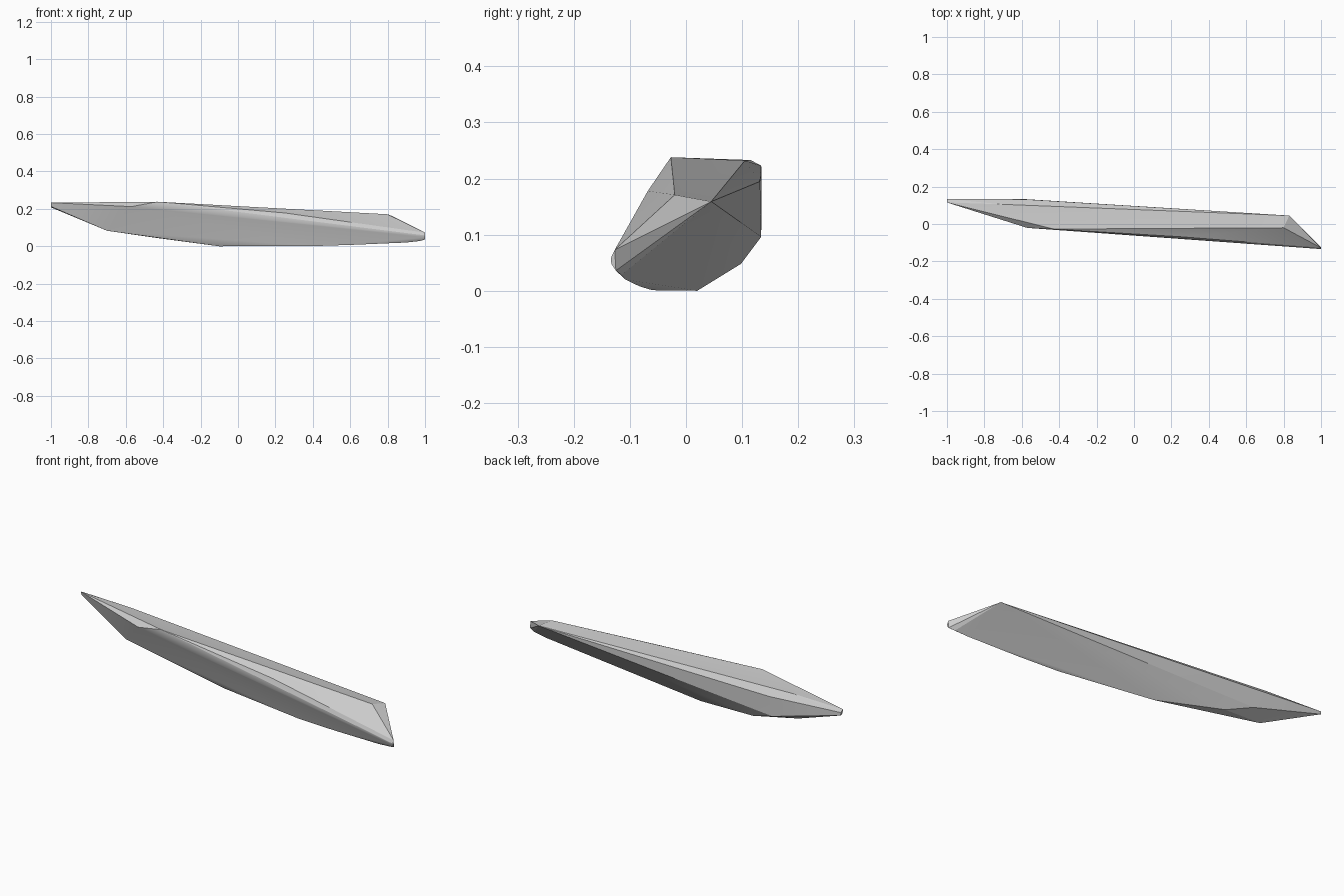
import bpy, bmesh, math

if "Cube" in bpy.data.objects:
    bpy.data.objects.remove(bpy.data.objects["Cube"])

# Corner points of the faceted sliver, grouped by region
left_tip = [(-1, .12, .215), (-1, .135, .21), (-1, .134, .225), (-1, .115, .235)]
left_shoulder = [(-.7, .06, .085), (-.6, .134, .098), (-.57, -.021, .214),
                 (-.58, .132, .197), (-.7, .105, .234)]
top_ridge = [(-.43, -.027, .24), (.80, -.02, .173), (.83, .045, .161), (.25, -.068, .18)]
keel = [(-.46, .098, .05), (-.1, .02, .002), (.4, -.06, .003), (.62, -.083, .01)]
right_tip = [(1, -.127, .075), (1, -.134, .06), (1, -.133, .05), (1, -.125, .038),
             (.97, -.115, .03), (.9, -.108, .022)]

# Sliver: convex skin around the corners
bm = bmesh.new()
for p in left_tip + left_shoulder + top_ridge + keel + right_tip:
    bm.verts.new(p)
res = bmesh.ops.convex_hull(bm, input=bm.verts[:])
loose = [v for v in bm.verts if not v.link_faces]
bmesh.ops.delete(bm, geom=loose, context='VERTS')
low = min(v.co.z for v in bm.verts)
for v in bm.verts:
    v.co.z -= low
bmesh.ops.recalc_face_normals(bm, faces=bm.faces[:])
mesh = bpy.data.meshes.new("stone_sliver")
bm.to_mesh(mesh)
bm.free()
obj = bpy.data.objects.new("stone_sliver", mesh)
bpy.context.collection.objects.link(obj)

# Soft shading across shallow facets, crisp main edges
bpy.context.view_layer.objects.active = obj
obj.select_set(True)
bpy.ops.object.shade_smooth_by_angle(angle=math.radians(15))
